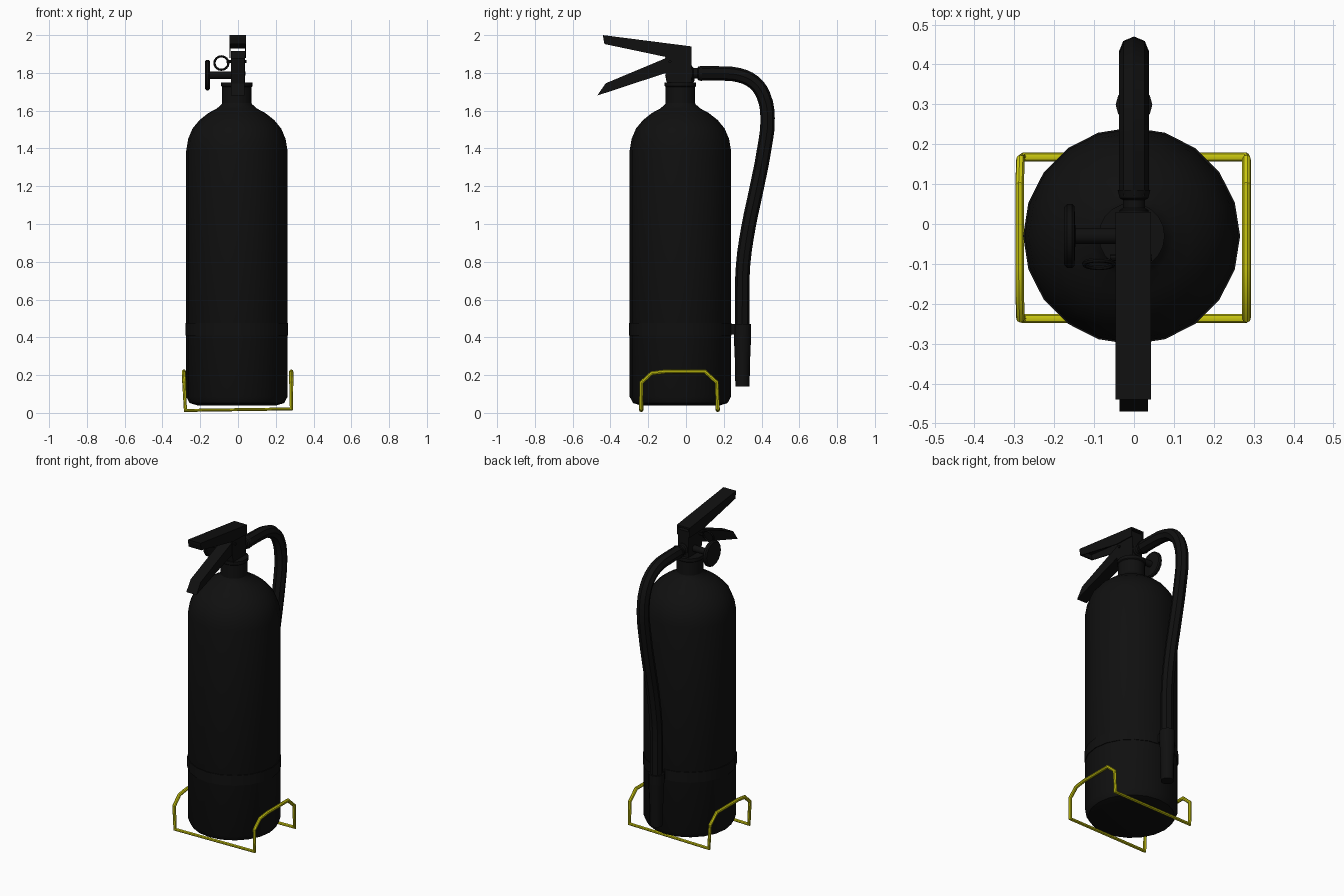
import bpy, bmesh
from math import pi, radians
from mathutils import Matrix, Vector

cube = bpy.data.objects.get("Cube")
if cube:
    bpy.data.objects.remove(cube, do_unlink=True)


def material(name, rgb):
    m = bpy.data.materials.new(name)
    m.use_nodes = True
    m.diffuse_color = (*rgb, 1)
    m.node_tree.nodes["Principled BSDF"].inputs["Base Color"].default_value = (*rgb, 1)
    return m


BLACK = material("black", (0.005, 0.005, 0.005))
YELLOW = material("yellow", (0.6, 0.58, 0.005))
AXIS = Vector((-0.006, -0.03, 0))  # centre line of the cylinder


def finish(obj, mat, smooth=True):
    obj.data.materials.append(mat)
    if smooth:
        bpy.ops.object.select_all(action="DESELECT")
        obj.select_set(True)
        bpy.context.view_layer.objects.active = obj
        bpy.ops.object.shade_smooth_by_angle(angle=radians(35))
    return obj


def from_bmesh(name, bm, mat, smooth=True):
    bmesh.ops.recalc_face_normals(bm, faces=bm.faces)
    mesh = bpy.data.meshes.new(name)
    bm.to_mesh(mesh)
    bm.free()
    obj = bpy.data.objects.new(name, mesh)
    bpy.context.collection.objects.link(obj)
    return finish(obj, mat, smooth)


def lathe(name, profile, sides, mat, matrix):
    """Spin (radius, height) points round the local z axis."""
    bm = bmesh.new()
    vs = [bm.verts.new((r, 0, z)) for r, z in profile]
    edges = [bm.edges.new(p) for p in zip(vs, vs[1:])]
    bmesh.ops.spin(bm, geom=vs + edges, cent=(0, 0, 0), axis=(0, 0, 1),
                   angle=2 * pi, steps=sides)
    bmesh.ops.remove_doubles(bm, verts=bm.verts, dist=0.0005)
    bm.transform(matrix)
    return from_bmesh(name, bm, mat)


def side_plate(name, outline, x0, x1, mat=BLACK):
    """Extrude a (y, z) outline from x0 to x1."""
    bm = bmesh.new()
    face = bm.faces.new([bm.verts.new((x0, y, z)) for y, z in outline])
    out = bmesh.ops.extrude_face_region(bm, geom=[face])
    moved = [v for v in out["geom"] if isinstance(v, bmesh.types.BMVert)]
    bmesh.ops.translate(bm, verts=moved, vec=(x1 - x0, 0, 0))
    return from_bmesh(name, bm, mat, False)


def tube(name, points, radius, mat, smooth_path=False, cyclic=False):
    curve = bpy.data.curves.new(name, "CURVE")
    curve.dimensions = "3D"
    curve.bevel_depth = radius
    curve.bevel_resolution = 2
    curve.use_fill_caps = True
    curve.resolution_u = 3
    spline = curve.splines.new("BEZIER" if smooth_path else "POLY")
    if smooth_path:
        spline.bezier_points.add(len(points) - 1)
        for bp, p in zip(spline.bezier_points, points):
            bp.co = p
            bp.handle_left_type = bp.handle_right_type = "AUTO"
    else:
        spline.points.add(len(points) - 1)
        for sp, p in zip(spline.points, points):
            sp.co = (*p, 1)
    spline.use_cyclic_u = cyclic
    obj = bpy.data.objects.new(name, curve)
    bpy.context.collection.objects.link(obj)
    bpy.ops.object.select_all(action="DESELECT")
    obj.select_set(True)
    bpy.context.view_layer.objects.active = obj
    bpy.ops.object.convert(target="MESH")
    return finish(bpy.context.view_layer.objects.active, mat)


upright = Matrix.Translation(AXIS)

# Cylinder with rounded base and domed shoulder
lathe("tank", [(0, 0.04), (0.21, 0.04), (0.25, 0.052), (0.268, 0.085), (0.268, 1.39),
               (0.258, 1.45), (0.235, 1.505), (0.198, 1.55), (0.15, 1.588),
               (0.105, 1.612), (0.08, 1.635), (0.072, 1.66), (0, 1.66)], 20, BLACK, upright)
lathe("neck", [(0, 1.63), (0.078, 1.63), (0.078, 1.725), (0.083, 1.73),
               (0.083, 1.75), (0, 1.75)], 20, BLACK, upright)
lathe("hose_strap", [(0.26, 0.41), (0.272, 0.41), (0.272, 0.475), (0.26, 0.475)],
      20, BLACK, upright)

# Valve block
side_plate("valve_block", [(0.03, 1.74), (0.03, 1.915), (-0.1, 1.915), (-0.11, 1.88),
                           (-0.11, 1.80), (-0.1, 1.74)], -0.037, 0.037)

# Upper lever: a folded channel, open at the back
side_plate("upper_lever_top", [(0.03, 1.94), (-0.44, 2.0), (-0.44, 1.988), (0.03, 1.93)],
           -0.046, 0.043)
lever_side = [(0.03, 1.935), (-0.438, 1.995), (-0.432, 1.953), (-0.11, 1.885), (0.03, 1.88)]
for name, x in (("right", -0.046), ("left", 0.037)):
    side_plate("upper_lever_" + name + "_side", lever_side, x, x + 0.006)
side_plate("upper_lever_tip", [(-0.44, 1.998), (-0.432, 1.953), (-0.424, 1.953), (-0.43, 1.99)],
           -0.046, 0.043)

# Lower carrying handle
side_plate("lower_handle", [(-0.09, 1.885), (-0.425, 1.745), (-0.47, 1.68), (-0.09, 1.805)],
           -0.036, 0.035)

# Pressure gauge on its stem, pointing to the right side
sideways = Matrix.Translation((0, -0.03, 1.788)) @ Matrix.Rotation(-pi / 2, 4, "Y")
lathe("gauge", [(0, 0.03), (0.02, 0.03), (0.02, 0.147), (0.074, 0.149), (0.08, 0.155),
                (0.08, 0.168), (0.072, 0.175), (0, 0.175)], 16, BLACK, sideways)

# Safety pin and pull ring
tube("safety_pin", [(-0.06, -0.085, 1.86), (0.045, -0.085, 1.86)], 0.008, BLACK)
bpy.ops.mesh.primitive_torus_add(major_segments=16, minor_segments=6, major_radius=0.037,
                                 minor_radius=0.006, location=(-0.088, -0.1, 1.852),
                                 rotation=(radians(75), 0, 0))
ring = bpy.context.object
ring.name = "pull_ring"
finish(ring, BLACK)

# Hose with its fitting, nozzle and clip
path = [(0.07, 1.797), (0.18, 1.797), (0.28, 1.788), (0.36, 1.75), (0.41, 1.68),
        (0.432, 1.56), (0.413, 1.39), (0.372, 1.18), (0.33, 0.98), (0.302, 0.78),
        (0.298, 0.6), (0.298, 0.38)]
tube("hose", [(0, y, z) for y, z in path], 0.038, BLACK, smooth_path=True)
backward = Matrix.Translation((0, 0, 1.797)) @ Matrix.Rotation(-pi / 2, 4, "X")
lathe("hose_fitting", [(0, 0.02), (0.036, 0.02), (0.036, 0.035), (0.028, 0.04),
                       (0.028, 0.06), (0.036, 0.065), (0.041, 0.085), (0, 0.085)],
      12, BLACK, backward)
lathe("nozzle", [(0, 0.14), (0.038, 0.14), (0.039, 0.25), (0.046, 0.41), (0, 0.41)],
      12, BLACK, Matrix.Translation((0, 0.299, 0)))
lathe("hose_clip", [(0.036, 0.41), (0.046, 0.41), (0.046, 0.47), (0.036, 0.47)],
      12, BLACK, Matrix.Translation((0, 0.299, 0)))
side_plate("clip_arm", [(0.225, 0.415), (0.265, 0.415), (0.265, 0.47), (0.225, 0.47)],
           -0.02, 0.02)

# Wire stand: one closed loop with an arch on each side
arch = [(-0.237, 0.013), (-0.237, 0.16), (-0.182, 0.21), (-0.11, 0.219), (0.1, 0.219),
        (0.163, 0.162), (0.168, 0.013)]
left = [(0.282, y, z + (0.008 if z < 0.1 else 0)) for y, z in arch]
right = [(-0.278 - 0.04 * z, y, z) for y, z in reversed(arch)]
tube("wire_stand", left + right, 0.011, YELLOW, cyclic=True)
